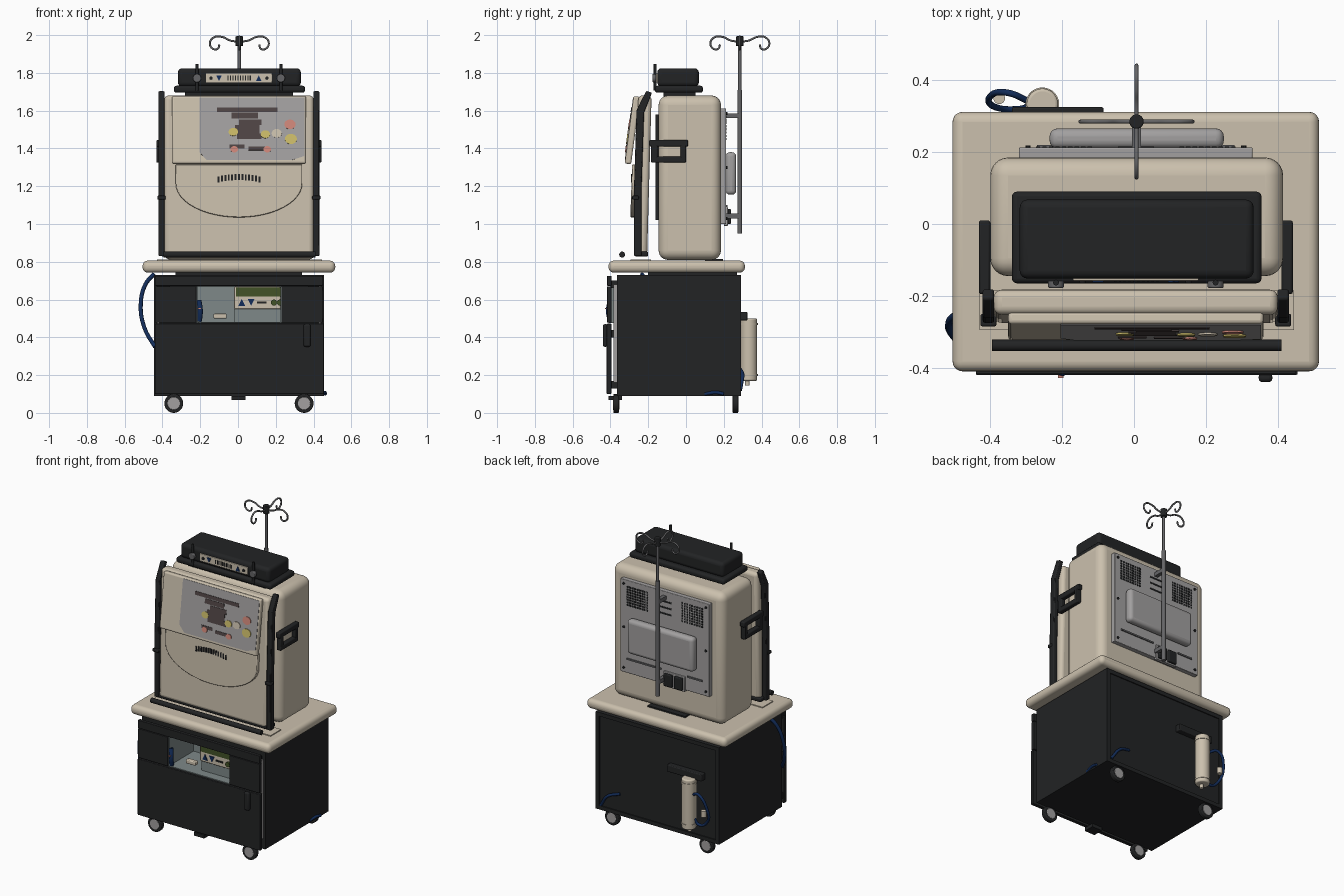
import bpy, bmesh, math
from mathutils import Matrix, Vector

cube = bpy.data.objects.get("Cube")
if cube:
    bpy.data.objects.remove(cube)


def material(name, r, g, b):
    m = bpy.data.materials.new(name)
    m.use_nodes = True
    m.diffuse_color = (r, g, b, 1)
    m.node_tree.nodes["Principled BSDF"].inputs["Base Color"].default_value = (r, g, b, 1)
    return m


BLACK = material("black", .016, .017, .018)
BEIGE = material("beige", .60, .53, .42)
GREY = material("light grey", .36, .35, .35)
STEEL = material("steel", .13, .13, .135)
SLATE = material("slate", .21, .25, .25)
BLUE = material("blue", .006, .025, .10)
GREEN = material("screen green", .055, .085, .02)
BROWN = material("dark brown", .08, .06, .06)
YELLOW = material("yellow", .60, .50, .14)
PINK = material("pink", .62, .24, .19)
CX = .005


def finish(name, bm, mat, bevel=0, segs=3, matrix=None):
    bmesh.ops.recalc_face_normals(bm, faces=bm.faces)
    me = bpy.data.meshes.new(name)
    bm.to_mesh(me)
    bm.free()
    me.materials.append(mat)
    ob = bpy.data.objects.new(name, me)
    bpy.context.collection.objects.link(ob)
    if matrix:
        ob.matrix_world = matrix
    if bevel:
        mod = ob.modifiers.new("round", "BEVEL")
        mod.width, mod.segments, mod.limit_method = bevel, segs, "ANGLE"
    bpy.ops.object.select_all(action="DESELECT")
    ob.select_set(True)
    bpy.context.view_layer.objects.active = ob
    bpy.ops.object.shade_smooth_by_angle(angle=math.radians(35))
    return ob


def boxes(name, mat, spans, bevel=0, segs=3, matrix=None):
    """Boxes given as x0, x1, y0, y1, z0, z1."""
    bm = bmesh.new()
    for x0, x1, y0, y1, z0, z1 in spans:
        t = Matrix.Translation(((x0 + x1) / 2, (y0 + y1) / 2, (z0 + z1) / 2))
        bmesh.ops.create_cube(bm, size=1, matrix=t @ Matrix.Diagonal((x1 - x0, y1 - y0, z1 - z0, 1)))
    return finish(name, bm, mat, bevel, segs, matrix)


def box(name, mat, *span, **kw):
    return boxes(name, mat, [span], **kw)


def cyl(name, mat, center, r, depth, axis="Z", bevel=0, segments=28):
    rot = Matrix.Rotation(math.pi / 2, 4, "X") if axis == "Y" else Matrix()
    bm = bmesh.new()
    bmesh.ops.create_cone(bm, cap_ends=True, segments=segments, radius1=r, radius2=r, depth=depth,
                          matrix=Matrix.Translation(center) @ rot)
    return finish(name, bm, mat, bevel)


def prism(name, mat, pts, y0, y1, matrix=None, bevel=0):
    """Outline in x and z, extruded along y."""
    bm = bmesh.new()
    f = bm.faces.new([bm.verts.new((x, y0, z)) for x, z in pts])
    ext = bmesh.ops.extrude_face_region(bm, geom=[f])
    bmesh.ops.translate(bm, vec=(0, y1 - y0, 0), verts=[v for v in ext["geom"] if isinstance(v, bmesh.types.BMVert)])
    return finish(name, bm, mat, bevel, 2, matrix)


def disc(x, z, rx, rz, n=20):
    return [(x + rx * math.cos(i * math.tau / n), z + rz * math.sin(i * math.tau / n)) for i in range(n)]


def tube(name, mat, pts, r, smooth=True):
    cu = bpy.data.curves.new(name, "CURVE")
    cu.dimensions, cu.bevel_depth, cu.bevel_resolution, cu.use_fill_caps = "3D", r, 3, True
    cu.resolution_u = 8
    sp = cu.splines.new("BEZIER" if smooth else "POLY")
    points = sp.bezier_points if smooth else sp.points
    points.add(len(pts) - 1)
    for p, co in zip(points, pts):
        if smooth:
            p.co, p.handle_left_type, p.handle_right_type = co, "AUTO", "AUTO"
        else:
            p.co = (*co, 1)
    cu.materials.append(mat)
    ob = bpy.data.objects.new(name, cu)
    bpy.context.collection.objects.link(ob)
    return ob


def triangle(name, x, z, s, y, up=1):
    prism(name, BLUE, [(x - s, z - s * up), (x + s, z - s * up), (x, z + s * up)], y, y + .006)


# Cabinet shell around an open bay
L, R, B, T = -.22, .23, .475, .67
boxes("cabinet", BLACK, [(-.445, .455, -.15, .285, .09, .73), (-.445, .455, -.365, -.15, .09, B),
                         (-.445, .455, -.365, -.15, T, .73), (-.445, L, -.365, -.15, B, T), (R, .455, -.365, -.15, B, T)])
boxes("bay_lining", SLATE, [(L, R, -.156, -.15, B, T), (L, R, -.41, -.15, B, B + .005),
                            (L, L + .005, -.41, -.15, B, T), (R - .005, R, -.41, -.15, B, T)])
boxes("back_trim", BLACK, [(-.445, .455, .285, .292, .09, .115), (-.445, .455, .285, .292, .705, .73),
                           (-.445, -.42, .285, .292, .115, .705), (.43, .455, .285, .292, .115, .705)])
boxes("side_seals", GREY, [(-.43, -.415, -.385, -.365, .16, .68), (.425, .44, -.385, -.365, .16, .68)])
box("lower_door", BLACK, -.44, .455, -.42, -.395, .1, .472, bevel=.004)
boxes("upper_front", BLACK, [(-.44, L, -.418, -.395, .478, T), (R, .45, -.418, -.395, .478, T),
                             (-.44, .45, -.418, -.395, T + .003, .725)], bevel=.003)
boxes("hinges", BLACK, [(-.43, -.36, -.4, -.36, z, z + .04) for z in (.13, .4, .66)] +
      [(.37, .43, -.4, -.36, z, z + .04) for z in (.13, .4, .66)])
box("door_handle", BLACK, .347, .385, -.44, -.415, .35, .47, bevel=.01)
box("door_catch", BLACK, -.035, .04, -.41, -.34, .068, .09)

# Monitor and small tools in the bay
box("bay_monitor", BEIGE, -.02, .225, -.37, -.17, .55, .668, bevel=.006)
box("bay_monitor_base", SLATE, -.02, .225, -.35, -.17, .48, .55)
box("bay_screen", GREEN, -.01, .225, -.376, -.369, .617, .664)
triangle("up_key", .02, .585, .018, -.376)
triangle("down_key", .07, .585, .018, -.376, -1)
boxes("key_label", BLACK, [(.1, .15, -.375, -.369, .579, .589)])
for x in (.19, .222):
    cyl("bay_knob", GREEN, (x, -.375, .584), .016, .015, "Y")
box("bay_tool", BEIGE, -.13, -.06, -.36, -.33, .5, .525, bevel=.005)
tube("bay_hose", BLUE, [(-.205, -.40, .485), (-.2, -.41, .54), (-.207, -.4, .595)], .014)
boxes("bay_hose_tag", PINK, [(-.212, -.196, -.428, -.42, .55, .556)])

# Casters
for x in (-.34, .35):
    for y in (-.37, .262):
        cyl("caster_wheel", BLACK, (x, y, .05), .05, .03, "Y", .005)
        cyl("caster_hub", GREY, (x, y, .05), .034, .034, "Y", .003)
        box("caster_stem", BLACK, x - .02, x + .02, y - .012, y + .012, .075, .1)

# Worktop
box("worktop_support", BLACK, -.33, .34, -.2, .27, .73, .75)
top = box("worktop", BEIGE, -.505, .515, -.41, .312, .742, .806, bevel=.028, segs=5)
box("floor_plate", BEIGE, -.43, .445, -.295, -.185, .806, .812)
box("rear_foot", BLACK, -.13, .145, .1, .195, .806, .815)
tube("front_bar", BLACK, [(-.395, -.338, .838), (.41, -.338, .838)], .016, False)

# Main housing
box("housing", BEIGE, -.4, .415, -.145, .185, .81, 1.68, bevel=.05, segs=6)
box("housing_gasket", BLACK, -.33, .34, -.162, -.14, 1.02, 1.58)
for s in (-1, 1):
    a, b = sorted((CX + s * .405, CX + s * .437))
    boxes("side_handle", BLACK, [(a, b, -.195, .01, 1.41, 1.445), (a, b, -.185, 0, 1.325, 1.357),
                                 (a, b, -.185, -.15, 1.33, 1.44), (a, b, -.03, 0, 1.33, 1.44)], bevel=.006, segs=2)

# Front panel, leaning slightly back, with side rails
lean = Matrix.Translation((CX, -.228, 1.255)) @ Matrix.Rotation(math.radians(-1.6), 4, "X")
box("front_panel", BEIGE, -.395, .395, -.036, .034, -.42, .425, bevel=.022, segs=4, matrix=lean)
box("panel_sill", BLACK, -.405, .415, -.272, -.2, .828, .855, bevel=.008)
for s in (-1, 1):
    x = CX + s * .41
    rail = [(-.275, .83), (-.275, 1.2), (-.262, 1.6), (-.21, 1.705), (-.18, 1.695), (-.222, 1.59), (-.235, 1.2), (-.235, .83)]
    turn = Matrix.Translation((x, 0, 0)) @ Matrix.Rotation(math.pi / 2, 4, "Z")
    prism("side_rail", BLACK, rail, -.016, .016, matrix=turn, bevel=.006)
    box("rail_knob", BLACK, x - .022, x + .022, -.285, -.25, 1.13, 1.15, bevel=.005)

# Rounded lower apron with vent slots
apron = [(-.335, .14), (.335, .14)] + [(.335 * math.cos(t * math.pi / 24), .04 - .18 * math.sin(t * math.pi / 24))
                                        for t in range(25)]
tilt = Matrix.Translation((CX, -.278, 1.175)) @ Matrix.Rotation(math.radians(-2), 4, "X")
prism("apron", BEIGE, apron, -.012, .025, matrix=tilt, bevel=.004)
slots = []
for i in range(13):
    u = (i - 6) / 6
    z = .073 - .012 * u * u
    slots.append((u * .108 - .005, u * .108 + .005, -.0155, -.01, z - .016, z + .016))
boxes("apron_vents", BLACK, slots, matrix=tilt)

# Tilted display with its diagram
face = Matrix.Translation((CX, -.285, 1.497)) @ Matrix.Rotation(math.radians(-7.5), 4, "X")
box("display", BEIGE, -.355, .355, -.016, .018, -.18, .18, bevel=.01, matrix=face)
prism("display_picture", GREY, [(-.21, .172), (.348, .172), (.348, -.14), (.28, -.162), (-.17, -.162), (-.21, -.12)],
      -.018, -.012, matrix=face)
boxes("diagram_bars", BROWN, [(x0, x1, -.021, -.016, z0, z1) for x0, x1, z0, z1 in (
    (-.115, .205, .095, .118), (-.04, .1, .06, .09), (0, .12, .025, .055), (-.02, .11, -.02, .025),
    (-.01, .12, -.05, -.02), (-.05, .03, -.1, -.08), (.05, .16, -.11, -.09))], matrix=face)
for mat, x, z, r in ((PINK, .27, .028, .03), (PINK, .15, -.105, .02), (PINK, -.025, -.105, .02), (YELLOW, .275, -.05, .032),
                     (YELLOW, -.03, -.012, .025), (YELLOW, .14, -.025, .025), (BEIGE, .2, -.02, .027)):
    prism("diagram_dot", mat, disc(x, z, r, r * .85), -.023, -.017, matrix=face)

# Control unit on top
box("unit_neck", BLACK, -.28, .29, -.12, .05, 1.67, 1.7)
box("unit_base", BLACK, -.34, .355, -.165, .09, 1.695, 1.732, bevel=.014)
box("unit_body", BLACK, -.318, .333, -.152, .068, 1.728, 1.824, bevel=.022, segs=4)
box("unit_panel", BEIGE, -.17, .18, -.158, -.15, 1.748, 1.798, bevel=.003)
triangle("unit_down_key", -.1, 1.772, .015, -.163, -1)
triangle("unit_up_key", .11, 1.772, .015, -.163)
boxes("unit_marks", BLACK, [(CX - .06 + i * .013, CX - .054 + i * .013, -.161, -.156, 1.76, 1.785) for i in range(10)])
for x in (-.143, .153):
    cyl("unit_button", BLACK, (x, -.16, 1.772), .009, .008, "Y")
for s in (-1, 1):
    x = CX + s * .222
    cyl("unit_post", BLACK, (x, -.163, 1.778), .008, .14)
    cyl("unit_knob", STEEL, (x, -.168, 1.772), .022, .02, "Y", .004)

# Rear service panel
box("rear_panel", GREY, -.32, .33, .18, .213, 1.0, 1.612, bevel=.004)
box("rear_cover", GREY, -.235, .25, .21, .266, 1.155, 1.38, bevel=.022, segs=4)
holes = []
for c in (-.195, .205):
    for i in range(9):
        for j in range(8):
            x, z = c - .072 + i * .018, 1.45 + j * .017
            holes.append((x - .006, x + .006, .211, .2155, z - .0055, z + .0055))
holes += [(-.045, .055, .211, .2155, z, z + .01) for z in (1.46, 1.5, 1.54)]
boxes("rear_vents", BLACK, holes)
for x in (-.295, .305):
    for z in (1.03, 1.3, 1.585):
        cyl("panel_screw", BLACK, (x, .214, z), .008, .01, "Y", segments=10)
boxes("rear_rim", STEEL, [(-.27, -.16, .21, .22, 1.09, 1.1), (.03, .28, .21, .22, 1.09, 1.1)])
box("socket_plate", GREY, -.145, .01, .2, .222, .99, 1.09, bevel=.004)
boxes("sockets", BLACK, [(-.135, -.075, .21, .238, 1.0, 1.08), (-.06, 0, .21, .238, 1.0, 1.08)], bevel=.005)

# Hanging pole with four curled hooks
PX, PY = .007, .285
cyl("pole", STEEL, (PX, PY, 1.33), .0125, .76)
cyl("pole_upper", STEEL, (PX, PY, 1.83), .009, .28)
cyl("pole_hub", BLACK, (PX, PY, 1.968), .02, .052, bevel=.004)
boxes("pole_brackets", STEEL, [(PX - .012, PX + .012, .21, PY, z, z + .025) for z in (1.03, 1.56)])
hook = [(.01, 1.965), (.05, 1.972), (.09, 1.99), (.135, 1.988), (.156, 1.958), (.14, 1.928), (.115, 1.927), (.105, 1.95)]
for k in range(4):
    c, s = math.cos(k * math.pi / 2), math.sin(k * math.pi / 2)
    tube("pole_hook", STEEL, [(PX + r * c, PY + r * s, z) for r, z in hook], .0055)

# Rear canister and hoses
box("canister_bracket", BLACK, -.34, -.085, .285, .325, .49, .535, bevel=.005)
cyl("canister", BEIGE, (-.255, .333, .335), .044, .33, bevel=.008)
for z in (.2, .47):
    cyl("canister_band", BEIGE, (-.255, .333, z), .047, .012)
cyl("canister_nozzle", BEIGE, (-.255, .325, .16), .012, .03)
tube("canister_hose", BLUE, [(-.29, .34, .4), (-.35, .365, .42), (-.4, .355, .34), (-.385, .325, .24),
                             (-.32, .32, .2), (-.29, .33, .24)], .009)
cyl("hose_fitting", BEIGE, (-.375, .35, .3), .016, .04)
tube("front_hose", BLUE, [(-.445, -.23, .735), (-.49, -.25, .68), (-.515, -.28, .57), (-.495, -.32, .45),
                          (-.44, -.375, .35)], .011)
tube("drain_hose", BLUE, [(.45, .1, .1), (.46, .16, .108), (.462, .2, .1)], .009)
tube("rear_hose", BLUE, [(.42, .288, .12), (.36, .3, .2), (.28, .288, .23)], .009)
